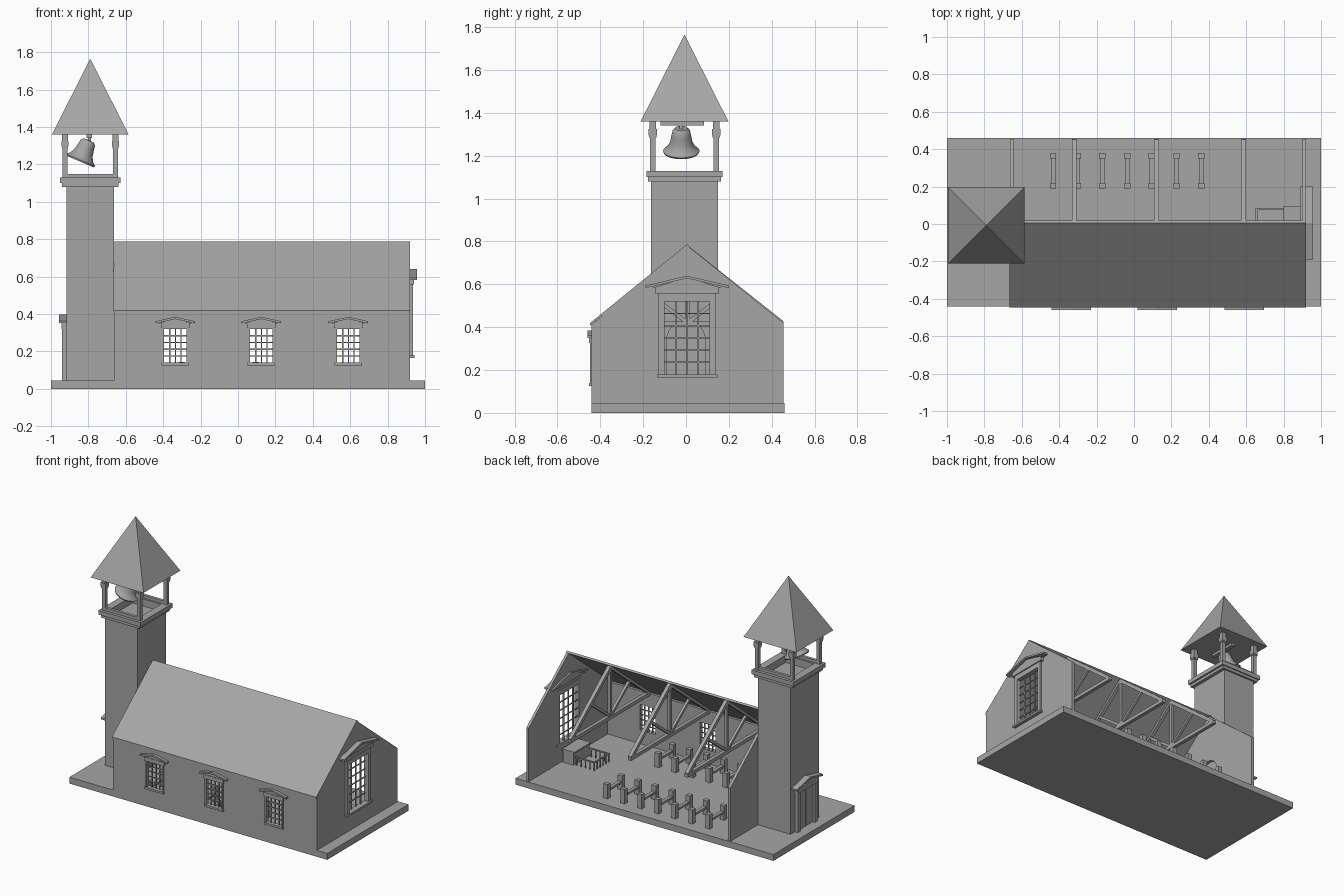
import bpy, bmesh, math
from mathutils import Vector, Matrix

cube = bpy.data.objects.get("Cube")
if cube:
    bpy.data.objects.remove(cube)

stone = bpy.data.materials.new("plain grey")
GREY = (0.38, 0.38, 0.38, 1)
stone.diffuse_color = GREY
stone.use_nodes = True
stone.node_tree.nodes["Principled BSDF"].inputs["Base Color"].default_value = GREY


def finish(name, bm):
    bmesh.ops.recalc_face_normals(bm, faces=bm.faces)
    mesh = bpy.data.meshes.new(name)
    bm.to_mesh(mesh)
    bm.free()
    mesh.materials.append(stone)
    ob = bpy.data.objects.new(name, mesh)
    bpy.context.collection.objects.link(ob)
    return ob


# Wall frames: u runs along the wall, v outwards, z up
def front(cx, y=-0.44):
    return lambda u, v, z: (cx + u, y - v, z)


def east(cy, x=0.92):
    return lambda u, v, z: (x + v, cy + u, z)


def west(cy, x=-0.915):
    return lambda u, v, z: (x - v, cy + u, z)


def prism(bm, pts, v0, v1, frame):
    a = [bm.verts.new(frame(u, v0, z)) for u, z in pts]
    b = [bm.verts.new(frame(u, v1, z)) for u, z in pts]
    bm.faces.new(a)
    bm.faces.new(b[::-1])
    for i in range(len(a)):
        j = (i + 1) % len(a)
        bm.faces.new((a[i], b[i], b[j], a[j]))


def slab(bm, u0, u1, z0, z1, v0, v1, frame):
    prism(bm, [(u0, z0), (u1, z0), (u1, z1), (u0, z1)], v0, v1, frame)


def block(bm, x0, x1, y0, y1, z0, z1):
    slab(bm, x0, x1, z0, z1, -y0, -y1, front(0, 0))


def beam(bm, p, q, w, h):
    # Square timber in the y-z plane between two points
    p, q = Vector(p), Vector(q)
    d = q - p
    rot = d.to_track_quat('Z', 'X').to_matrix().to_4x4()
    m = Matrix.Translation((p + q) / 2) @ rot @ Matrix.Diagonal((w, h, d.length, 1))
    bmesh.ops.create_cube(bm, size=1, matrix=m)


def cut(wall, cutter):
    cutter.hide_render = True
    mod = wall.modifiers.new("opening", 'BOOLEAN')
    mod.object, mod.solver = cutter, 'EXACT'
    bpy.context.view_layer.update()
    graph = bpy.context.evaluated_depsgraph_get()
    mesh = bpy.data.meshes.new_from_object(wall.evaluated_get(graph))
    wall.modifiers.clear()
    wall.data = mesh
    bpy.data.objects.remove(cutter)


def pediment(bm, hw, z0, z1, depth, frame, back=0.0):
    t = 0.012
    prism(bm, [(-hw, z0), (-hw, z0 + t), (0, z1), (hw, z0 + t), (hw, z0), (0, z1 - t)],
          back, depth, frame)
    prism(bm, [(-hw * 0.85, z0), (hw * 0.85, z0), (0, z1 - t * 0.6)], back, depth * 0.45, frame)


def window(name, frame, hw, z0, z1, jamb, ped, ped_z, top, depth, cols, rows, back=0.0):
    bm = bmesh.new()
    for s in (-1, 1):
        a, b = sorted((s * hw, s * (hw + jamb)))
        slab(bm, a, b, z0, z1, -0.02, depth * 0.4, frame)
    slab(bm, -hw - jamb * 1.3, hw + jamb * 1.3, z0 - 0.014, z0, -0.02, depth * 0.65, frame)
    slab(bm, -hw - jamb, hw + jamb, z1, ped_z - 0.025, -0.02, depth * 0.4, frame)
    slab(bm, -hw - jamb * 1.6, hw + jamb * 1.6, ped_z - 0.025, ped_z, 0, depth * 0.6, frame)
    pediment(bm, ped, ped_z, top, depth, frame, back)
    for i in range(1, cols):
        u = -hw + 2 * hw * i / cols
        slab(bm, u - 0.003, u + 0.003, z0, z1, -0.014, -0.006, frame)
    for i in range(1, rows):
        z = z0 + (z1 - z0) * i / rows
        slab(bm, -hw, hw, z - 0.003, z + 0.003, -0.013, -0.007, frame)
    finish(name, bm)


def cutter(frame, pts):
    bm = bmesh.new()
    prism(bm, pts, -0.06, 0.06, frame)
    return finish("opening_cutter", bm)


def rect(hw, z0, z1):
    return [(-hw, z0), (hw, z0), (hw, z1), (-hw, z1)]


# Base slab
FLOOR = 0.045
bm = bmesh.new()
block(bm, -1, 1, -0.44, 0.46, 0, FLOOR)
finish("base", bm)

# Front wall with three windows
bm = bmesh.new()
block(bm, -0.645, 0.905, -0.44, -0.42, FLOOR, 0.415)
front_wall = finish("front_wall", bm)
for i, x in enumerate((-0.335, 0.125, 0.59)):
    cut(front_wall, cutter(front(x), rect(0.06, 0.14, 0.32)))
    window(f"side_window_{i + 1}", front(x), 0.06, 0.14, 0.32, 0.01,
           0.105, 0.35, 0.385, 0.02, 4, 5)

# Gable walls
gable = [(-0.44, FLOOR), (0.455, FLOOR), (0.455, 0.42), (0.005, 0.782), (-0.44, 0.412)]
bm = bmesh.new()
prism(bm, gable, -0.018, 0, east(0))
east_wall = finish("east_gable", bm)
cut(east_wall, cutter(east(0.005), rect(0.105, 0.18, 0.52)))
window("end_window", east(0.005), 0.105, 0.18, 0.52, 0.028,
       0.195, 0.582, 0.64, 0.037, 4, 6, -0.03)

bm = bmesh.new()
prism(bm, gable, -0.02, 0, east(0, -0.643))
west_wall = finish("west_gable", bm)
arch = [(-0.09, 0.03), (0.09, 0.03)]
arch += [(0.09 * math.cos(a * math.pi / 12), 0.34 + 0.09 * math.sin(a * math.pi / 12))
         for a in range(13)]
cut(west_wall, cutter(east(0, -0.645), arch))

# Single roof slope over the front half
bm = bmesh.new()
prism(bm, [(-0.447, 0.408), (-0.447, 0.42), (0.005, 0.787), (0.018, 0.778), (0.005, 0.77)],
      -0.665, 0.92, lambda u, v, z: (v, u, z))
finish("roof", bm)

# Roof trusses
for i, x in enumerate((-0.32, 0.12, 0.585)):
    bm = bmesh.new()
    ridge, mid = (x, 0.008, 0.765), (x, 0.008, 0.42)
    for y in (-0.425, 0.445):
        beam(bm, ridge, (x, y, 0.42), 0.025, 0.025)
        beam(bm, mid, (x, y / 2, 0.585), 0.018, 0.018)
    beam(bm, (x, -0.425, 0.415), (x, 0.455, 0.415), 0.025, 0.025)
    beam(bm, mid, ridge, 0.02, 0.02)
    finish(f"truss_{i + 1}", bm)

# Benches in two rows
for side, y0 in (("back", 0.19), ("front", -0.38)):
    for i in range(7):
        x = -0.433 + i * 0.132
        bm = bmesh.new()
        for y in (y0, y0 + 0.16):
            block(bm, x - 0.017, x + 0.017, y, y + 0.03, FLOOR, 0.145)
        block(bm, x - 0.012, x + 0.012, y0 + 0.03, y0 + 0.16, 0.09, 0.105)
        finish(f"{side}_bench_{i + 1}", bm)

# Altar and its railing
bm = bmesh.new()
block(bm, 0.81, 0.89, -0.085, 0.09, FLOOR, 0.13)
block(bm, 0.80, 0.895, -0.09, 0.095, 0.13, 0.14)
finish("altar", bm)
bm = bmesh.new()
block(bm, 0.65, 0.66, -0.085, 0.085, 0.098, 0.106)
for k in range(6):
    y = -0.08 + k * 0.032
    block(bm, 0.652, 0.658, y - 0.003, y + 0.003, FLOOR, 0.1)
for s in (-0.08, 0.08):
    block(bm, 0.65, 0.8, s - 0.005, s + 0.005, 0.098, 0.106)
    for k in range(1, 5):
        x = 0.655 + k * 0.034
        block(bm, x - 0.003, x + 0.003, s - 0.003, s + 0.003, FLOOR, 0.1)
finish("altar_rail", bm)

# Tower shaft and cornice ring around a sunken belfry floor
TX, TY = -0.79, -0.007


def tower_block(bm, hx, hy, z0, z1):
    block(bm, TX - hx, TX + hx, TY - hy, TY + hy, z0, z1)


bm = bmesh.new()
tower_block(bm, 0.126, 0.157, FLOOR, 1.08)
finish("tower", bm)
bm = bmesh.new()
for hx, hy, z0, z1 in ((0.15, 0.17, 1.08, 1.1), (0.163, 0.178, 1.1, 1.13)):
    for s in (-1, 1):
        xs = sorted((TX + s * 0.11, TX + s * hx))
        ys = sorted((TY + s * 0.125, TY + s * hy))
        block(bm, *xs, TY - hy, TY + hy, z0, z1)
        block(bm, TX - 0.11, TX + 0.11, *ys, z0, z1)
finish("tower_cornice", bm)

# Belfry posts and rails
for i, (sx, sy) in enumerate(((-1, -1), (1, -1), (1, 1), (-1, 1))):
    px, py = TX + sx * 0.135, TY + sy * 0.148
    bm = bmesh.new()
    for r, z0, z1 in ((0.0125, 1.13, 1.36), (0.017, 1.285, 1.295),
                      (0.019, 1.295, 1.325), (0.015, 1.325, 1.36)):
        block(bm, px - r, px + r, py - r, py + r, z0, z1)
    finish(f"belfry_post_{i + 1}", bm)
bm = bmesh.new()
for s in (-1, 1):
    y = TY + s * 0.148
    block(bm, TX - 0.13, TX + 0.13, y - 0.01, y + 0.01, 1.13, 1.15)
finish("belfry_rails", bm)

# Spire
bm = bmesh.new()
bmesh.ops.create_cone(bm, cap_ends=True, segments=4, radius1=0.205 * math.sqrt(2), radius2=0,
                      depth=0.405, matrix=Matrix.Translation((TX, TY, 1.5625))
                      @ Matrix.Rotation(math.pi / 4, 4, 'Z'))
bmesh.ops.remove_doubles(bm, verts=bm.verts, dist=1e-4)
finish("spire", bm)

# Swinging bell and yoke
bm = bmesh.new()
profile = [(0, 0), (0.03, -0.002), (0.041, -0.014), (0.046, -0.04), (0.053, -0.075),
           (0.066, -0.1), (0.085, -0.116), (0.082, -0.124), (0.055, -0.1), (0.035, -0.02), (0, -0.012)]
vs = [bm.verts.new((r, 0, z)) for r, z in profile]
es = [bm.edges.new(p) for p in zip(vs, vs[1:])]
bmesh.ops.spin(bm, geom=vs + es, cent=(0, 0, 0), axis=(0, 0, 1), angle=2 * math.pi, steps=32)
bmesh.ops.remove_doubles(bm, verts=bm.verts, dist=1e-4)
bm.transform(Matrix.Translation((-0.797, -0.022, 1.33)) @ Matrix.Rotation(math.radians(23), 4, 'Y'))
bell = finish("bell", bm)
bpy.context.view_layer.objects.active = bell
bell.select_set(True)
bpy.ops.object.shade_smooth_by_angle(angle=math.radians(40))
bm = bmesh.new()
block(bm, -0.81, -0.78, -0.12, 0.085, 1.342, 1.36)
block(bm, -0.803, -0.787, -0.03, -0.014, 1.32, 1.345)
finish("bell_yoke", bm)

# Tower doorway
bm = bmesh.new()
door = west(TY)
for s in (-1, 1):
    a, b = sorted((s * 0.08, s * 0.11))
    slab(bm, a, b, FLOOR, 0.32, 0, 0.025, door)
    c, d = sorted((s * 0.003, s * 0.08))
    slab(bm, c, d, FLOOR, 0.32, 0, 0.008, door)
slab(bm, -0.115, 0.115, 0.32, 0.352, 0, 0.03, door)
pediment(bm, 0.145, 0.352, 0.397, 0.043, door)
finish("tower_doorway", bm)
